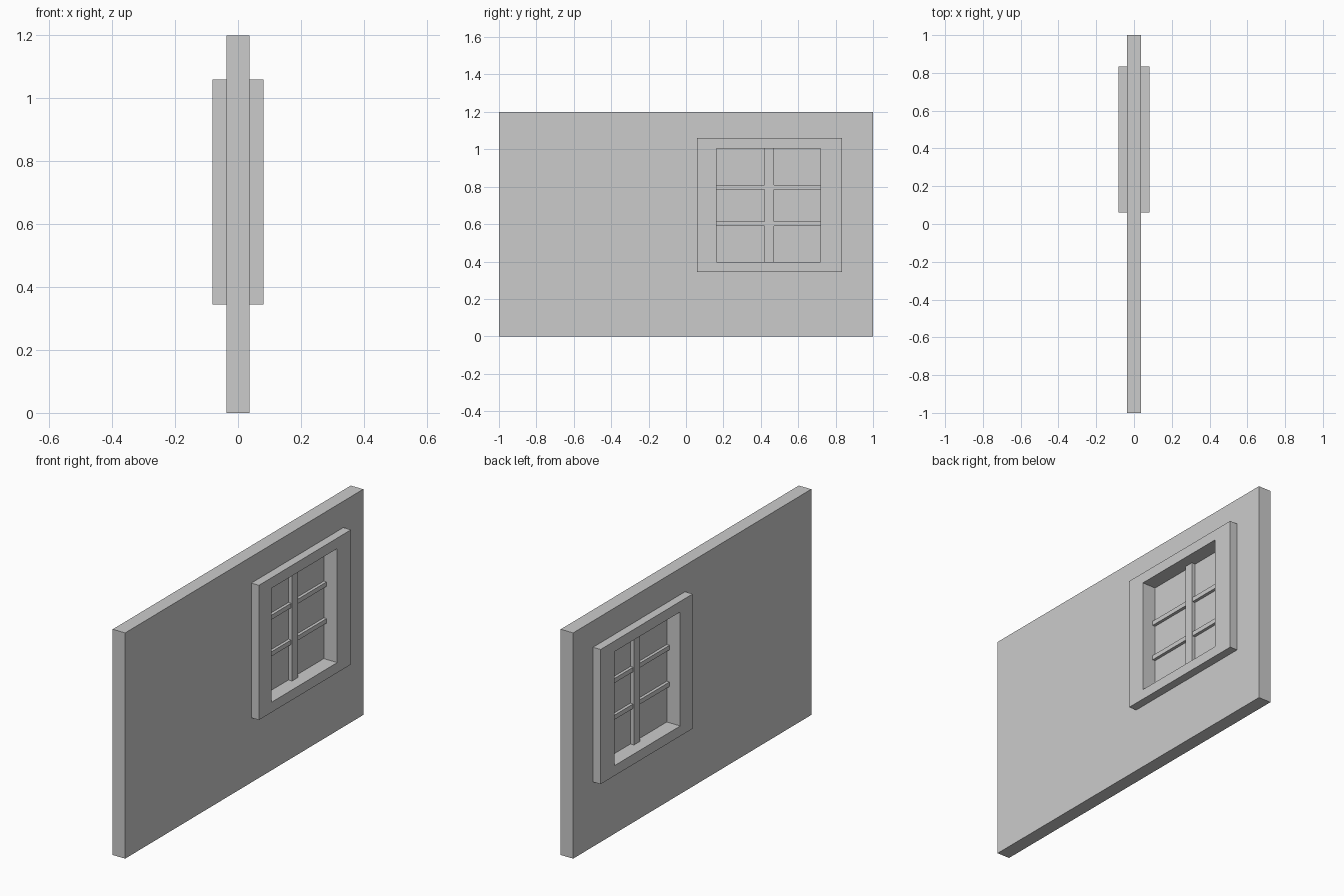
import bpy, bmesh

if "Cube" in bpy.data.objects:
    bpy.data.objects.remove(bpy.data.objects["Cube"])

# Window opening and frame limits (y0, y1, z0, z1)
WALL = (-1.0, 1.0, 0.0, 1.2)
FRAME = (0.06, 0.833, 0.344, 1.06)
OPENING = (0.164, 0.718, 0.398, 1.004)


def finish(name, bm):
    bmesh.ops.recalc_face_normals(bm, faces=bm.faces)
    mesh = bpy.data.meshes.new(name)
    bm.to_mesh(mesh)
    bm.free()
    obj = bpy.data.objects.new(name, mesh)
    bpy.context.collection.objects.link(obj)
    return obj


def corners(bm, rect, x):
    y0, y1, z0, z1 = rect
    return [bm.verts.new((x, y, z)) for y, z in
            ((y0, z0), (y1, z0), (y1, z1), (y0, z1))]


def ring(name, outer, inner, half):
    """Upright slab with a rectangular hole through it."""
    bm = bmesh.new()
    loops = [corners(bm, outer, -half), corners(bm, outer, half),
             corners(bm, inner, half), corners(bm, inner, -half)]
    for a, b in zip(loops, loops[1:] + loops[:1]):
        for i in range(4):
            j = (i + 1) % 4
            bm.faces.new((a[i], a[j], b[j], b[i]))
    return finish(name, bm)


def slab(name, rect, half):
    """Solid upright box centred on x = 0."""
    bm = bmesh.new()
    a, b = corners(bm, rect, -half), corners(bm, rect, half)
    bm.faces.new(a)
    bm.faces.new(b)
    for i in range(4):
        j = (i + 1) % 4
        bm.faces.new((a[i], a[j], b[j], b[i]))
    return finish(name, bm)


# Wall, with its hole hidden just behind the frame
y0, y1, z0, z1 = OPENING
ring("wall", WALL, (y0 - 0.01, y1 + 0.01, z0 - 0.01, z1 + 0.01), 0.0365)

# Frame standing proud on both sides
ring("window_frame", FRAME, OPENING, 0.081)

# Thin pane in the middle
slab("glass_pane", OPENING, 0.002)

# Glazing bars: one upright, two crossbars
slab("upright_bar", (0.421, 0.47, z0, z1), 0.023)
for i, z in enumerate((0.603, 0.798)):
    slab(f"crossbar_{i + 1}", (y0, y1, z - 0.012, z + 0.012), 0.018)
